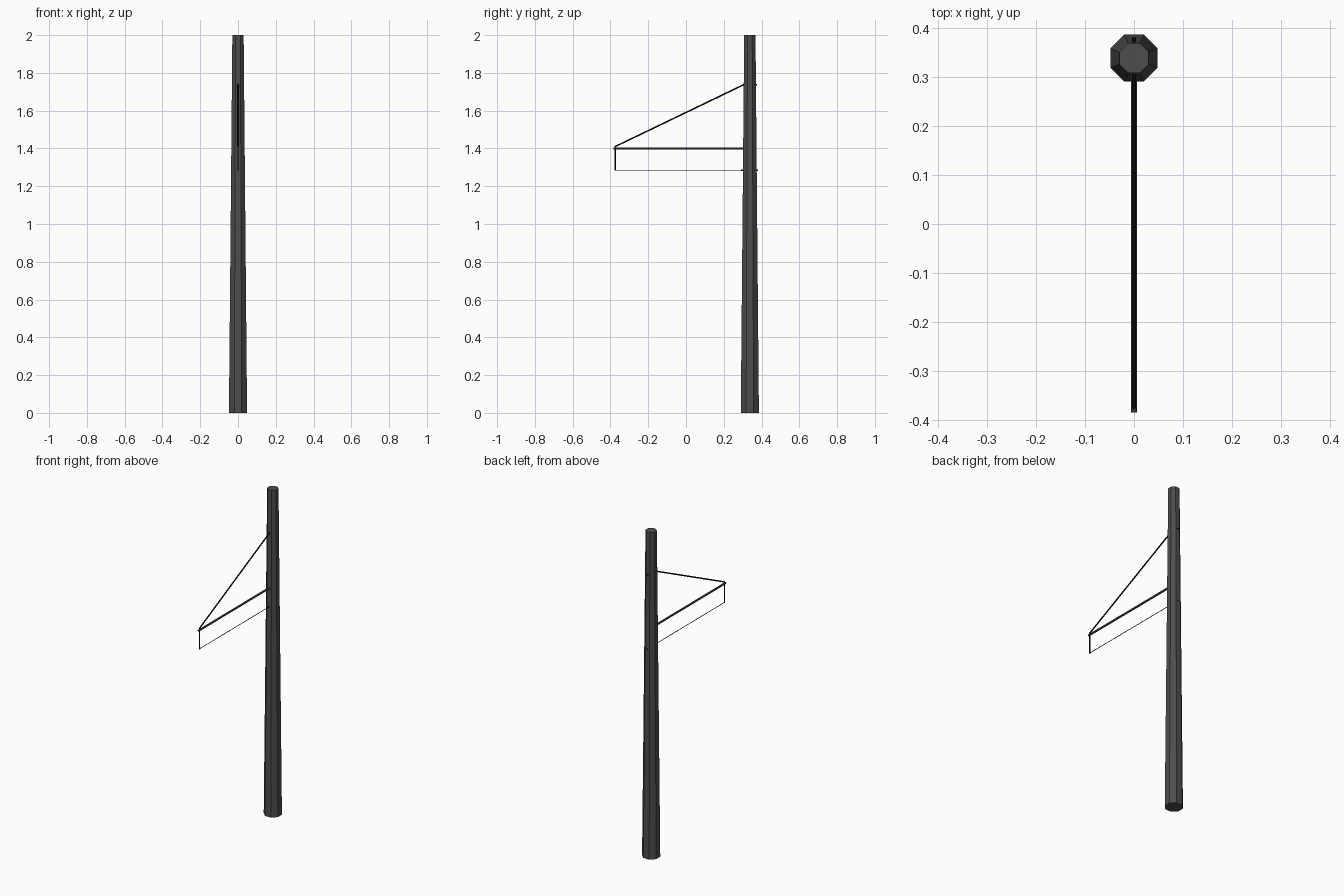
import bpy, math
from mathutils import Vector

if "Cube" in bpy.data.objects:
    bpy.data.objects.remove(bpy.data.objects["Cube"])


def material(name, value):
    m = bpy.data.materials.new(name)
    m.diffuse_color = (value, value, value, 1)
    m.use_nodes = True
    m.node_tree.nodes["Principled BSDF"].inputs["Base Color"].default_value = m.diffuse_color
    return m


grey = material("dark_grey_metal", 0.075)
black = material("black_wire", 0.006)
POLE_Y = 0.338


def rod(name, a, b, radius, mat, sides=8):
    """Straight rod between two points."""
    a, b = Vector(a), Vector(b)
    d = b - a
    bpy.ops.mesh.primitive_cylinder_add(vertices=sides, radius=radius, depth=d.length,
                                        location=(a + b) / 2)
    o = bpy.context.object
    o.rotation_euler = d.to_track_quat('Z', 'Y').to_euler()
    o.name = name
    o.data.materials.append(mat)
    return o


# Tapered octagonal pole, flats facing the axes
k = 1 / math.cos(math.pi / 8)
bpy.ops.mesh.primitive_cone_add(vertices=8, radius1=0.048 * k, radius2=0.03 * k, depth=2,
                                location=(0, POLE_Y, 1))
pole = bpy.context.object
pole.name = "pole"
for v in pole.data.vertices:
    c, s = math.cos(math.pi / 8), math.sin(math.pi / 8)
    x, y, z = v.co
    v.co = (c * x - s * y, s * x + c * y, z)
pole.data.materials.append(grey)

# Cantilever arm
rod("arm", (0, -0.384, 1.4), (0, POLE_Y, 1.4), 0.006, grey)

# Diagonal stay and its fixing through the pole
rod("stay", (0, -0.375, 1.41), (0, 0.315, 1.742), 0.004, black)
rod("stay_fixing", (0, 0.30, 1.738), (0, 0.376, 1.738), 0.004, black)

# Drop rod and lower steady wire
rod("drop_rod", (0, -0.374, 1.282), (0, -0.374, 1.412), 0.0035, black)
rod("steady_wire", (0, -0.376, 1.285), (0, 0.31, 1.285), 0.0018, black)
rod("wire_fixing", (0, 0.292, 1.285), (0, 0.380, 1.285), 0.004, black)
